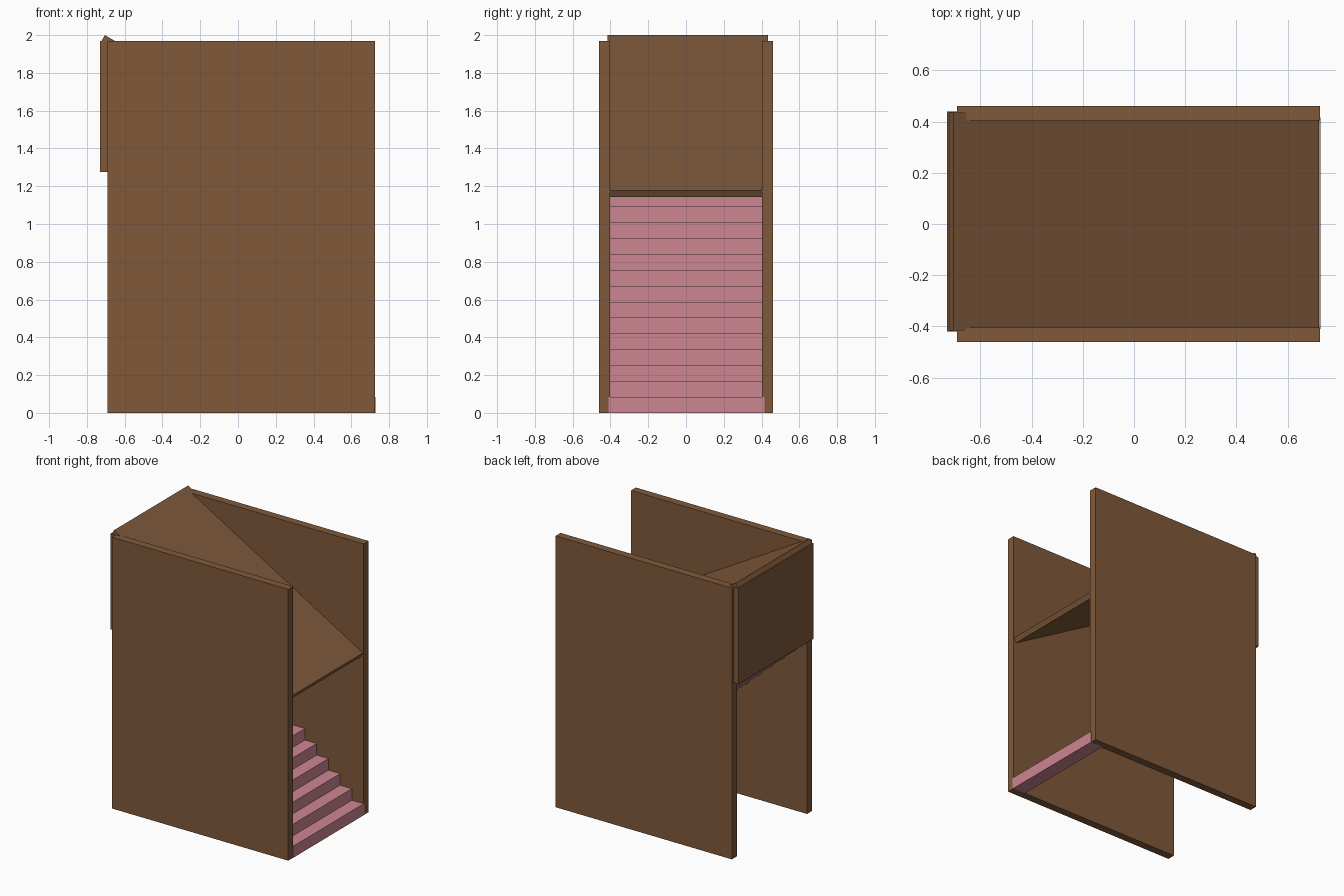
import bpy
import bmesh

if "Cube" in bpy.data.objects:
    bpy.data.objects.remove(bpy.data.objects["Cube"])


def material(name, rgb):
    m = bpy.data.materials.new(name)
    m.diffuse_color = (*rgb, 1)
    m.use_nodes = True
    m.node_tree.nodes["Principled BSDF"].inputs["Base Color"].default_value = m.diffuse_color
    return m


BROWN = material("wood_brown", (0.215, 0.102, 0.044))
PINK = material("carpet_pink", (0.61, 0.24, 0.29))


def extrude_profile(name, points, y0, y1, mat):
    """Solid made from an x-z outline extruded along y."""
    bm = bmesh.new()
    face = bm.faces.new([bm.verts.new((x, y0, z)) for x, z in points])
    ext = bmesh.ops.extrude_face_region(bm, geom=[face])
    verts = [v for v in ext["geom"] if isinstance(v, bmesh.types.BMVert)]
    bmesh.ops.translate(bm, verts=verts, vec=(0, y1 - y0, 0))
    bmesh.ops.recalc_face_normals(bm, faces=bm.faces)
    mesh = bpy.data.meshes.new(name)
    bm.to_mesh(mesh)
    bm.free()
    mesh.materials.append(mat)
    obj = bpy.data.objects.new(name, mesh)
    bpy.context.collection.objects.link(obj)
    return obj


def rect(x0, x1, z0, z1):
    return [(x0, z0), (x1, z0), (x1, z1), (x0, z1)]


# Side walls
extrude_profile("front_wall", rect(-0.69, 0.725, 0, 1.97), -0.46, -0.403, BROWN)
extrude_profile("back_wall", rect(-0.69, 0.725, 0, 1.97), 0.403, 0.46, BROWN)

# Upper end panel
extrude_profile("end_panel", rect(-0.73, -0.69, 1.275, 1.97), -0.42, 0.44, BROWN)

# Sloped ceiling slab, ends cut square to the slope
extrude_profile("sloped_ceiling",
                [(-0.705, 2.0), (0.722, 1.178), (0.703, 1.144), (-0.724, 1.966)],
                -0.415, 0.435, BROWN)

# Staircase: thin folded sheet of treads and risers over a solid first step
STEPS, X0, RUN, RISE, T = 15, 0.727, 0.0944, 0.084, 0.008
upper, lower = [(X0, 0)], []
for i in range(STEPS):
    x, z = X0 - i * RUN, (i + 1) * RISE
    upper += [(x, z), (x - RUN, z)]
    if i:
        lower += [(x - T, z - T), (x - RUN - (T if i < STEPS - 1 else 0), z - T)]
outline = upper + lower[::-1] + [(X0 - RUN - T, 0)]
extrude_profile("stairs", outline, -0.41, 0.415, PINK)
